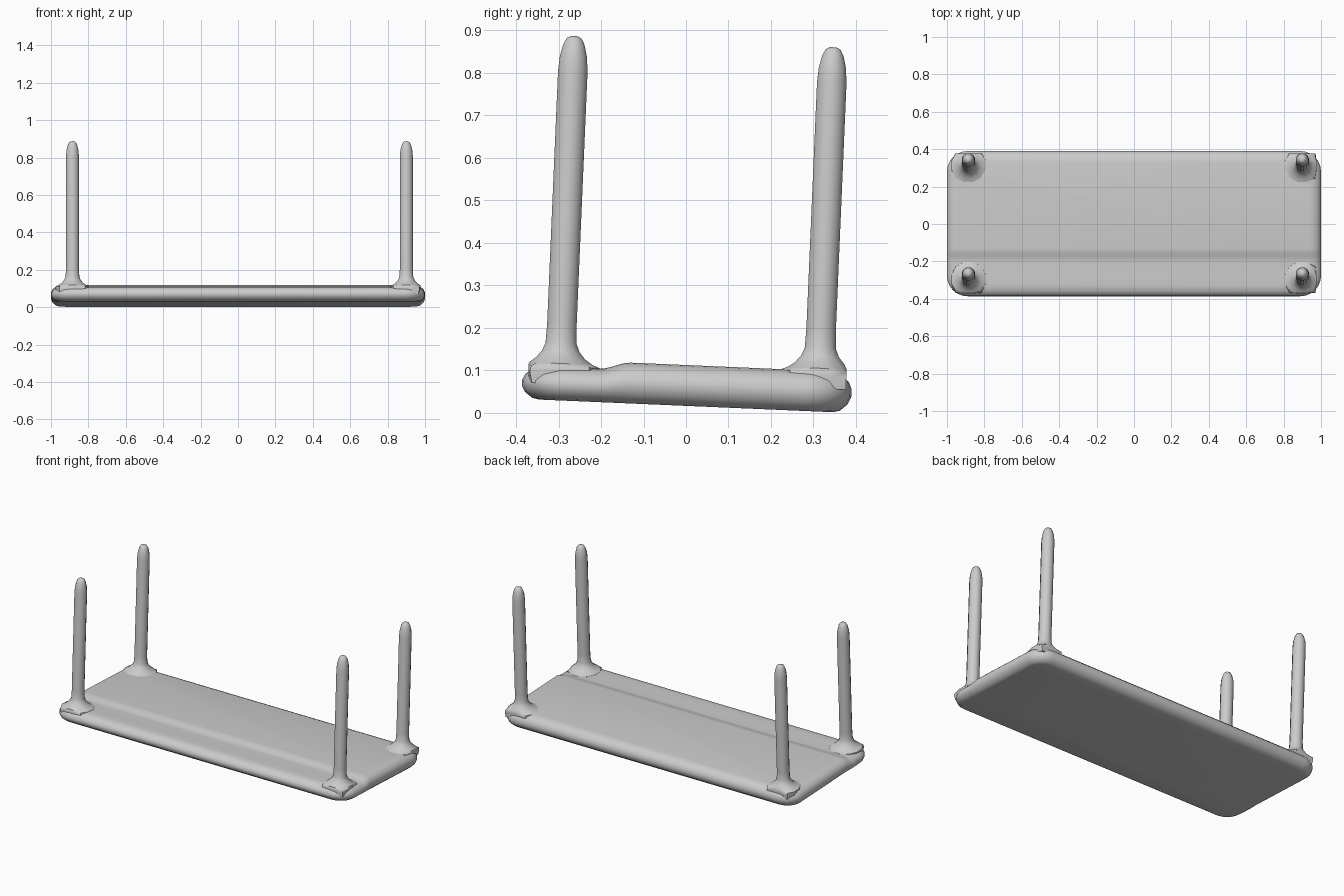
import bpy, bmesh, math
from mathutils import Matrix, Vector

if "Cube" in bpy.data.objects:
    bpy.data.objects.remove(bpy.data.objects["Cube"])

grey = bpy.data.materials.new("plain grey")
grey.use_nodes = True
colour = (0.6, 0.6, 0.6, 1)
grey.diffuse_color = colour
grey.node_tree.nodes["Principled BSDF"].inputs["Base Color"].default_value = colour

# The whole piece leans back slightly about the x axis
LEAN = Matrix.Translation((0, 0, 0.0165)) @ Matrix.Rotation(-0.043, 4, 'X')
HALF_X, HALF_Y = 1.0, 0.388
BACK_TOP, FRONT_TOP = 0.096, 0.079


def finish(name, bm, angle):
    bmesh.ops.recalc_face_normals(bm, faces=bm.faces)
    bm.transform(LEAN)
    mesh = bpy.data.meshes.new(name)
    bm.to_mesh(mesh)
    bm.free()
    mesh.materials.append(grey)
    obj = bpy.data.objects.new(name, mesh)
    bpy.context.collection.objects.link(obj)
    bpy.ops.object.select_all(action='DESELECT')
    obj.select_set(True)
    bpy.context.view_layer.objects.active = obj
    bpy.ops.object.shade_smooth_by_angle(angle=math.radians(angle))


def loft(bm, rings):
    loops = [[bm.verts.new(p) for p in ring] for ring in rings]
    n = len(loops[0])
    for a, b in zip(loops, loops[1:]):
        for i in range(n):
            j = (i + 1) % n
            bm.faces.new((a[i], a[j], b[j], b[i]))
    bm.faces.new(loops[0][::-1])
    bm.faces.new(loops[-1])


def rounded_rect(inset, z, radius=0.11, steps=6):
    r = radius - inset
    points = []
    for quarter, (sx, sy) in enumerate([(1, 1), (-1, 1), (-1, -1), (1, -1)]):
        for k in range(steps + 1):
            a = (quarter + k / steps) * math.pi / 2
            points.append(Vector((sx * (HALF_X - radius) + r * math.cos(a),
                                  sy * (HALF_Y - radius) + r * math.sin(a), z)))
    return points


# Board: rounded slab with a lower strip along the front
bm = bmesh.new()
edge_profile = [(0.042, 0.0), (0.026, 0.004), (0.008, 0.02), (0.0, 0.038), (0.0, 0.054),
                (0.007, 0.072), (0.024, 0.087), (0.046, 0.094), (0.06, BACK_TOP)]
loft(bm, [rounded_rect(inset, z) for inset, z in edge_profile])
STEP_Y = (-0.205, -0.195, -0.18, -0.165, -0.15, -0.135)
for y in STEP_Y:
    bmesh.ops.bisect_plane(bm, geom=bm.verts[:] + bm.edges[:] + bm.faces[:],
                           plane_co=(0, y, 0), plane_no=(0, 1, 0))
for v in bm.verts:
    t = min(max((v.co.y - STEP_Y[0]) / (STEP_Y[-1] - STEP_Y[0]), 0), 1)
    t = t * t * (3 - 2 * t)
    v.co.z *= (FRONT_TOP + (BACK_TOP - FRONT_TOP) * t) / BACK_TOP
finish("board", bm, 40)


# Posts: round legs with a flared foot and a tapered tip
def post(name, x, y, base):
    profile = [(0.092, base - 0.04), (0.1, base - 0.012), (0.096, base + 0.001),
               (0.078, base + 0.008), (0.06, base + 0.02), (0.046, base + 0.036),
               (0.038, base + 0.055), (0.036, 0.1 + base), (0.036, 0.775),
               (0.033, 0.81), (0.026, 0.838), (0.018, 0.853), (0.008, 0.858)]
    sides = 12
    rings = []
    for r, z in profile:
        ring = []
        for i in range(sides):
            a = 2 * math.pi * (i + 0.5) / sides
            px, py = x + r * math.cos(a), y + r * math.sin(a)
            # keep the flare within the rounded board edge
            ring.append((max(-0.975, min(0.975, px)), max(-0.374, min(0.374, py)), z))
        rings.append(ring)
    bm = bmesh.new()
    loft(bm, rings)
    finish(name, bm, 50)


for side, x in (("right", -0.885), ("left", 0.9)):
    post("front_post_" + side, x, -0.3, FRONT_TOP)
    post("back_post_" + side, x, 0.31, BACK_TOP - 0.002)
